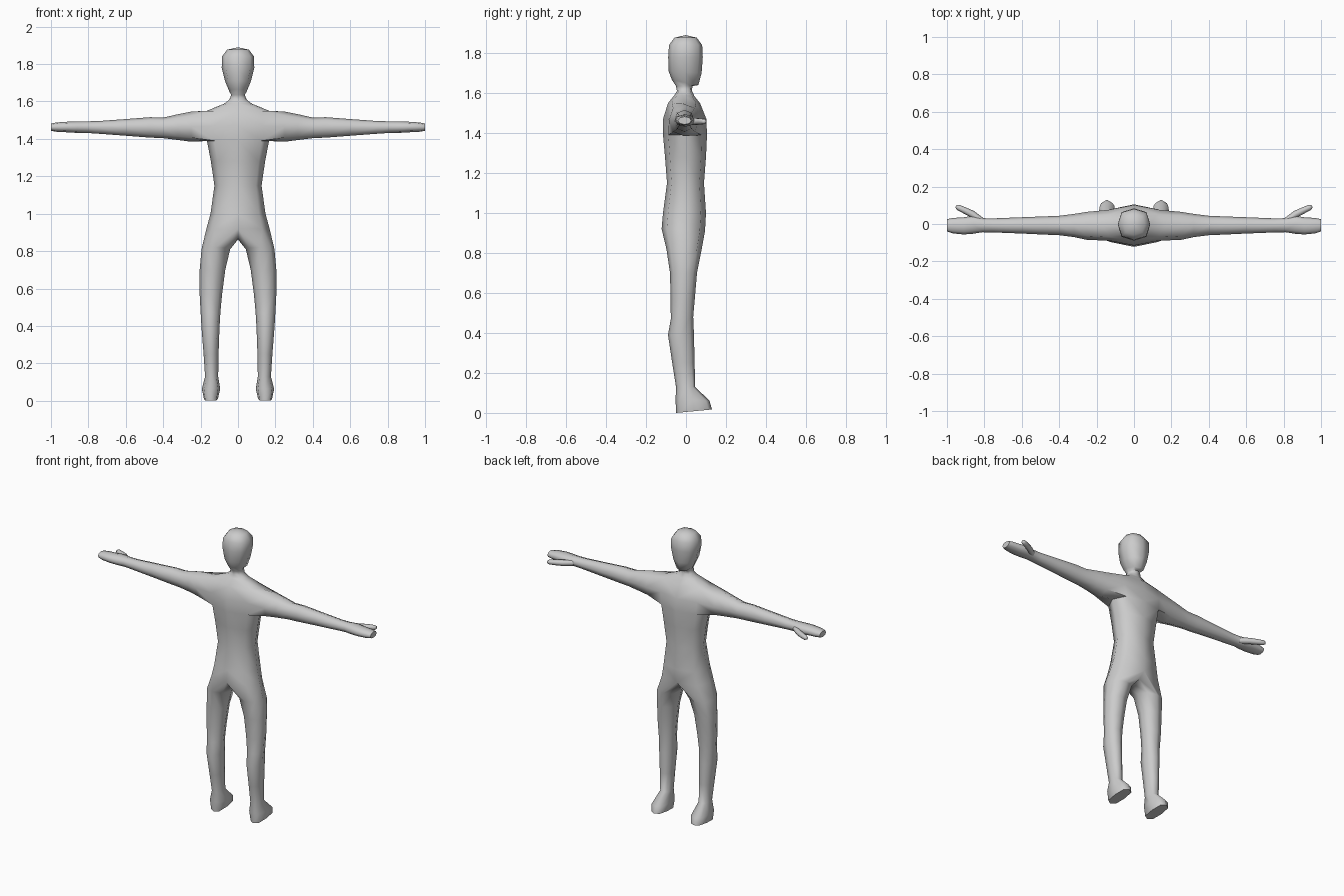
import bpy, bmesh, math
from mathutils import Vector

cube = bpy.data.objects.get("Cube")
if cube:
    bpy.data.objects.remove(cube, do_unlink=True)

skin = bpy.data.materials.new("plain grey")
skin.use_nodes = True
GREY = (0.6, 0.6, 0.6, 1)
skin.diffuse_color = GREY
skin.node_tree.nodes["Principled BSDF"].inputs["Base Color"].default_value = GREY

bm = bmesh.new()


def bridge(a, b, closed=True):
    """Quads between two rows of vertices with equal counts."""
    n = len(a)
    for i in range(n if closed else n - 1):
        j = (i + 1) % n
        bm.faces.new((a[i], a[j], b[j], b[i]))


def half_ring(zf, zb, hw, yf, yb, k=0.76):
    """Five points from front centre round the left side to back centre."""
    c, r = (yf + yb) / 2, (yf - yb) / 2
    pts = [(0, 1), (k, k), (1, 0), (k, -k), (0, -1)]
    return [bm.verts.new((hw * u, c + r * v, (zf + zb) / 2 + (zf - zb) / 2 * v)) for u, v in pts]


def octagon(degrees, k):
    """Eight unit directions, the diagonals pushed out to k."""
    out = []
    for d in degrees:
        u, v = math.cos(math.radians(d)), math.sin(math.radians(d))
        s = k / abs(u) if d % 90 else 1
        out.append((u * s, v * s))
    return out


# Torso, neck and head: front z, back z, half width, front y, back y
trunk = [half_ring(*r) for r in [
    (0.91, 0.92, 0.170, 0.095, -0.122),
    (1.00, 1.00, 0.147, 0.100, -0.115),
    (1.15, 1.15, 0.126, 0.090, -0.095),
    (1.28, 1.28, 0.145, 0.100, -0.105),
    (1.39, 1.39, 0.166, 0.105, -0.115),
    (1.47, 1.47, 0.175, 0.102, -0.115),
    (1.55, 1.55, 0.168, 0.070, -0.090),
    (1.585, 1.59, 0.075, 0.042, -0.058),
    (1.61, 1.61, 0.046, 0.030, -0.045),
    (1.635, 1.635, 0.036, 0.032, -0.050),
    (1.64, 1.665, 0.046, 0.062, -0.070),
    (1.70, 1.71, 0.068, 0.078, -0.087),
    (1.78, 1.78, 0.087, 0.084, -0.089),
    (1.84, 1.84, 0.086, 0.081, -0.085),
    (1.877, 1.877, 0.058, 0.054, -0.058),
]]
BOTTOM, MID, TOP = 4, 5, 6
for i in range(len(trunk) - 1):
    a, b = trunk[i], trunk[i + 1]
    if i in (BOTTOM, MID):          # leave the arm opening
        bridge(a[:2], b[:2], False)
        bridge(a[3:], b[3:], False)
    else:
        bridge(a, b, False)
crown = bm.verts.new((0, -0.002, 1.89))
for p, q in zip(trunk[-1], trunk[-1][1:]):
    bm.faces.new((p, q, crown))

# Arm and hand: x, low z, high z, front y, back y
lo, mid, hi = trunk[BOTTOM], trunk[MID], trunk[TOP]
row = [lo[1], lo[2], lo[3], mid[3], hi[3], hi[2], hi[1], mid[1]]
bm.verts.remove(mid[2])
arm_shape = octagon((-45, -90, -135, 180, 135, 90, 45, 0), 0.73)
for x, z0, z1, yf, yb in [
    (0.25, 1.385, 1.546, 0.065, -0.085),
    (0.32, 1.394, 1.532, 0.054, -0.070),
    (0.40, 1.404, 1.514, 0.044, -0.060),
    (0.47, 1.407, 1.516, 0.041, -0.057),
    (0.60, 1.417, 1.506, 0.036, -0.051),
    (0.75, 1.428, 1.495, 0.030, -0.045),
    (0.81, 1.432, 1.494, 0.031, -0.044),
    (0.86, 1.432, 1.494, 0.044, -0.052),
    (0.91, 1.435, 1.492, 0.036, -0.056),
    (0.97, 1.438, 1.488, 0.032, -0.050),
    (1.00, 1.443, 1.482, 0.026, -0.040),
]:
    ring = [bm.verts.new((x, (yf + yb) / 2 + (yf - yb) / 2 * u,
                          (z0 + z1) / 2 + (z1 - z0) / 2 * v)) for u, v in arm_shape]
    bridge(row, ring)
    row = ring
bm.faces.new(row)

# Thumb: x, y, radius along the path from the palm
row = None
across = Vector((-0.45, 0.89, 0))
for x, y, r in [(0.815, 0.015, 0.020), (0.865, 0.053, 0.019), (0.91, 0.075, 0.017),
                (0.94, 0.089, 0.015), (0.952, 0.095, 0.008)]:
    ring = [bm.verts.new(Vector((x, y, 1.458)) + across * r * math.cos(t * math.pi / 3)
                         + Vector((0, 0, r * math.sin(t * math.pi / 3)))) for t in range(6)]
    if row:
        bridge(row, ring)
    else:
        bm.faces.new(ring)
    row = ring
bm.faces.new(row)

# Leg and foot: front z, back z, inner x, outer x, front y, back y, squareness
crotch = [bm.verts.new((0, y, z)) for y, z in [(-0.065, 0.875), (-0.005, 0.862), (0.05, 0.872)]]
row = trunk[0] + crotch
for zf, zb, x0, x1, yf, yb, k in [
    (0.80, 0.82, 0.042, 0.195, 0.075, -0.098, 0.74),
    (0.70, 0.70, 0.068, 0.205, 0.055, -0.080, 0.73),
    (0.57, 0.57, 0.085, 0.205, 0.044, -0.077, 0.72),
    (0.48, 0.47, 0.094, 0.200, 0.036, -0.076, 0.72),
    (0.39, 0.39, 0.099, 0.195, 0.040, -0.090, 0.72),
    (0.25, 0.25, 0.104, 0.184, 0.043, -0.069, 0.72),
    (0.13, 0.13, 0.106, 0.176, 0.046, -0.050, 0.72),
    (0.060, 0.065, 0.095, 0.193, 0.118, -0.052, 0.78),
    (0.017, 0.000, 0.108, 0.182, 0.130, -0.050, 0.80),
]:
    ring = [bm.verts.new(((x0 + x1) / 2 + (x1 - x0) / 2 * u, (yf + yb) / 2 + (yf - yb) / 2 * v,
                          (zf + zb) / 2 + (zf - zb) / 2 * v))
            for u, v in octagon((90, 45, 0, -45, -90, -135, 180, 135), k)]
    bridge(row, ring)
    row = ring
bm.faces.new(row)

bmesh.ops.recalc_face_normals(bm, faces=bm.faces)
mesh = bpy.data.meshes.new("body")
bm.to_mesh(mesh)
bm.free()
mesh.materials.append(skin)
body = bpy.data.objects.new("body", mesh)
bpy.context.collection.objects.link(body)

# Soft shading, then the other half
bpy.context.view_layer.objects.active = body
body.select_set(True)
bpy.ops.object.shade_smooth_by_angle(angle=math.radians(70))
mirror = body.modifiers.new("mirror", "MIRROR")
mirror.use_clip = True
mirror.merge_threshold = 0.0005
